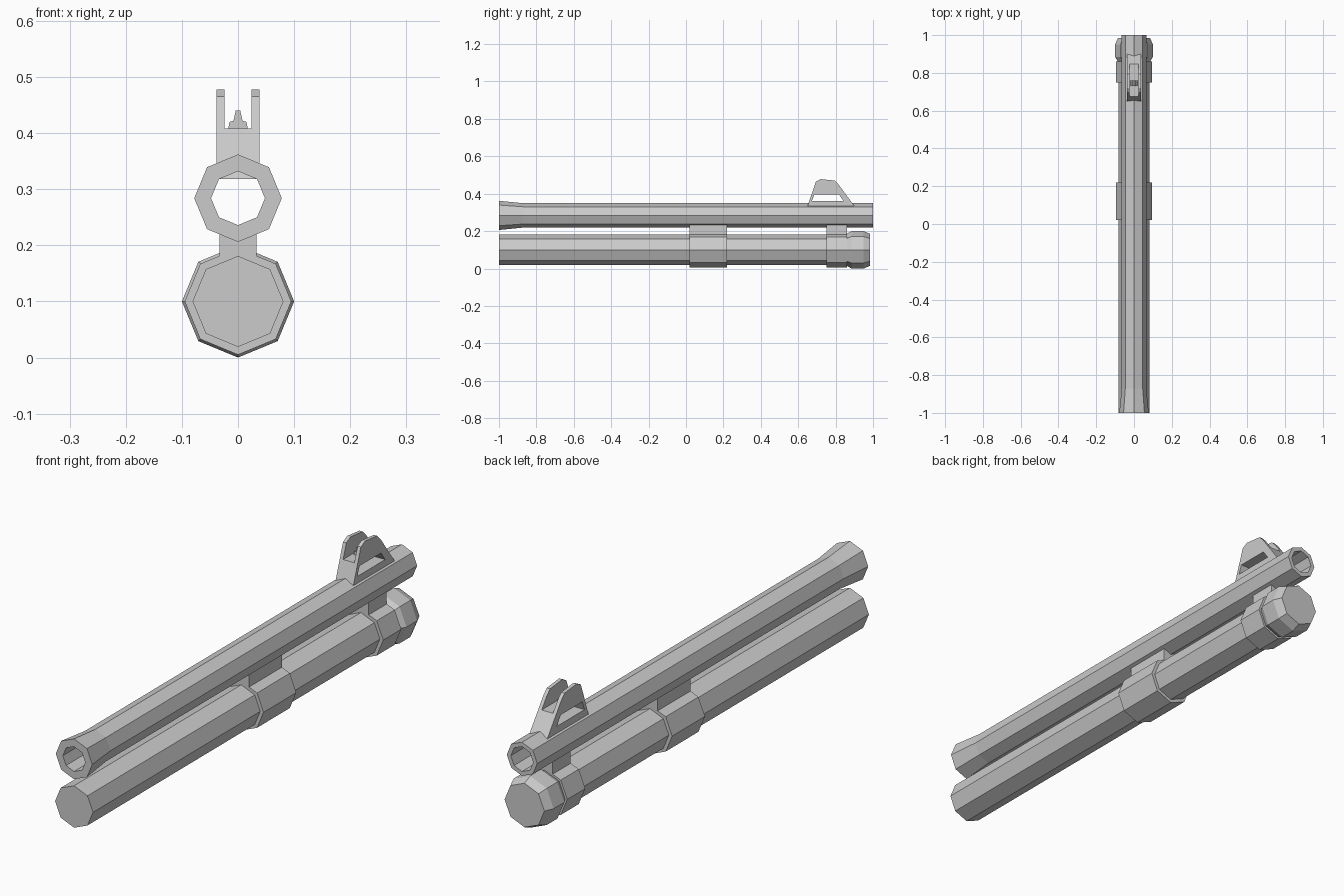
import bpy, bmesh, math

if "Cube" in bpy.data.objects:
    bpy.data.objects.remove(bpy.data.objects["Cube"])

BARREL_Z, TUBE_Z = 0.284, 0.1


def finish(name, bm):
    bmesh.ops.recalc_face_normals(bm, faces=bm.faces)
    mesh = bpy.data.meshes.new(name)
    bm.to_mesh(mesh)
    bm.free()
    obj = bpy.data.objects.new(name, mesh)
    bpy.context.collection.objects.link(obj)
    return obj


def lathe(name, profile, z, closed=False):
    """Eight-sided turned part along y; profile holds (y, radius)."""
    bm = bmesh.new()
    rings = []
    for y, r in profile:
        angles = [math.pi / 4 * i for i in range(8)]
        rings.append([bm.verts.new((r * math.sin(a), y, z + r * math.cos(a))) for a in angles])
    pairs = list(zip(rings, rings[1:]))
    if closed:
        pairs.append((rings[-1], rings[0]))
    else:
        bm.faces.new(rings[0])
        bm.faces.new(rings[-1])
    for a, b in pairs:
        for i in range(8):
            j = (i + 1) % 8
            bm.faces.new((a[i], a[j], b[j], b[i]))
    return finish(name, bm)


def prism(name, outline, axis, lo, hi):
    """Extrude an outline: (y, z) along x, or (x, z) along y."""
    bm = bmesh.new()
    place = (lambda d, p: (d, *p)) if axis == "x" else (lambda d, p: (p[0], d, p[1]))
    a = [bm.verts.new(place(lo, p)) for p in outline]
    b = [bm.verts.new(place(hi, p)) for p in outline]
    bm.faces.new(a)
    bm.faces.new(b)
    for i in range(len(a)):
        j = (i + 1) % len(a)
        bm.faces.new((a[i], a[j], b[j], b[i]))
    return finish(name, bm)


def cut(target, cutter):
    mod = target.modifiers.new("cut", "BOOLEAN")
    mod.operation = "DIFFERENCE"
    mod.solver = "EXACT"
    mod.object = cutter
    cutter.hide_render = True
    cutter.hide_viewport = True


# Hollow barrel with flared breech
lathe("barrel", [(-1, 0.078), (-0.87, 0.065), (1, 0.065), (1, 0.048), (-1, 0.048)],
      BARREL_Z, closed=True)

# Lower tube and its bevelled end cap
lathe("lower_tube", [(-1, 0.081), (0.87, 0.081)], TUBE_Z)
lathe("end_cap", [(0.855, 0.083), (0.885, 0.1), (0.95, 0.1), (0.985, 0.085)], TUBE_Z)

# Clamp bands, each octagonal with a lug reaching up to the barrel
for name, y0, y1 in (("middle_band", 0.02, 0.22), ("front_band", 0.75, 0.86)):
    r = 0.095
    ring = [(r * math.sin(math.pi / 4 * i), TUBE_Z + r * math.cos(math.pi / 4 * i))
            for i in range(1, 8)]
    lug = [(-0.033, 0.181), (-0.033, 0.236), (0.033, 0.236), (0.033, 0.181)]
    prism(name, ring + lug, "y", y0, y1)

# Front sight: tapered block, side window and a slot leaving two ears
sight = prism("front_sight", [(0.644, 0.318), (0.695, 0.465), (0.72, 0.478), (0.795, 0.47),
                              (0.815, 0.45), (0.912, 0.318)], "x", -0.038, 0.038)
cut(sight, prism("window_cutter", [(0.673, 0.36), (0.687, 0.395), (0.818, 0.395),
                                   (0.843, 0.36)], "x", -0.1, 0.1))
cut(sight, prism("slot_cutter", [(-0.024, 0.408), (0.024, 0.408), (0.024, 0.6),
                                 (-0.024, 0.6)], "y", 0.5, 1.0))

# Stepped sight post standing in the slot
half = [(0.018, 0.405), (0.015, 0.42), (0.008, 0.422), (0.004, 0.44)]
prism("sight_post", half + [(-x, z) for x, z in reversed(half)], "y", 0.73, 0.76)
